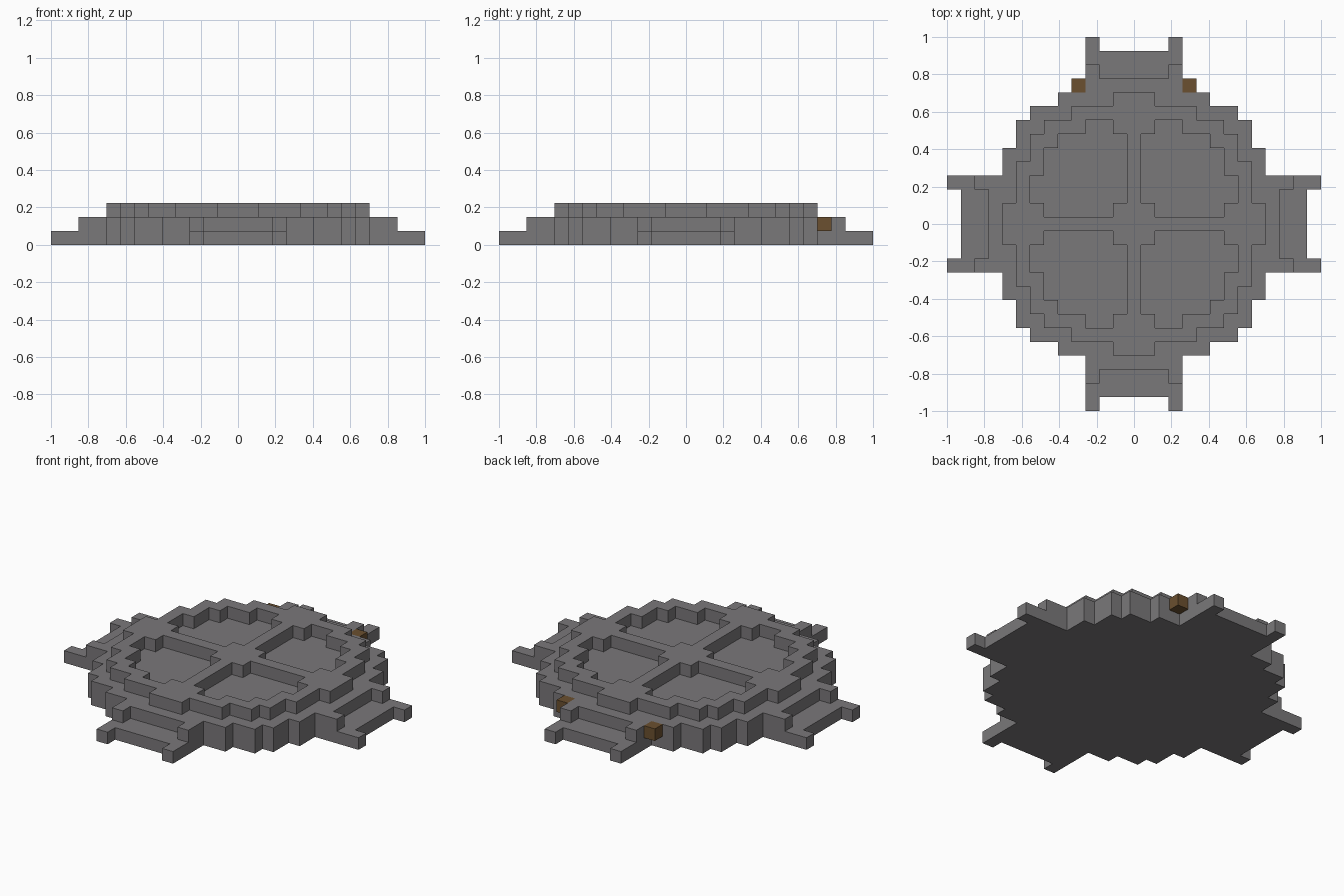
import bpy
import bmesh

U = 2 / 27  # one block of the 27-block-wide grid

cube = bpy.data.objects.get("Cube")
if cube:
    bpy.data.objects.remove(cube, do_unlink=True)


def material(name, rgb):
    mat = bpy.data.materials.new(name)
    mat.use_nodes = True
    mat.diffuse_color = (*rgb, 1)
    mat.node_tree.nodes["Principled BSDF"].inputs["Base Color"].default_value = (*rgb, 1)
    return mat


STONE = material("grey stone", (0.195, 0.188, 0.195))
WOOD = material("brown wood", (0.147, 0.080, 0.029))


def edge(k):
    """Position of the k-th block edge, counted outward from the centre block."""
    return (k + 0.5) * U


def mirrored(half):
    """Complete a quarter stair across the diagonal."""
    return half + [(b, a) for a, b in reversed(half)]


def turn(points, times):
    for _ in range(times):
        points = [(-y, x) for x, y in points]
    return points


def quarter(half):
    return [(edge(a), edge(b)) for a, b in mirrored(half)]


def ring(half):
    """Repeat a quarter stair four times into one closed outline."""
    q = quarter(half)
    return [p for i in range(4) for p in turn(q, i)]


def slab(name, loops, level, mat):
    """Fill outlines (later loops are holes) and raise them one block high."""
    bm = bmesh.new()
    edges = []
    for loop in loops:
        verts = [bm.verts.new((x, y, level * U)) for x, y in loop]
        edges += [bm.edges.new((v, verts[i - 1])) for i, v in enumerate(verts)]
    bmesh.ops.triangle_fill(bm, edges=edges, use_beauty=True)
    grown = bmesh.ops.extrude_face_region(bm, geom=bm.faces[:], use_keep_orig=True)
    top = [g for g in grown["geom"] if isinstance(g, bmesh.types.BMVert)]
    bmesh.ops.translate(bm, verts=top, vec=(0, 0, U))
    bmesh.ops.recalc_face_normals(bm, faces=bm.faces[:])
    mesh = bpy.data.meshes.new(name)
    bm.to_mesh(mesh)
    bm.free()
    mesh.materials.append(mat)
    obj = bpy.data.objects.new(name, mesh)
    bpy.context.collection.objects.link(obj)
    return obj


# Round stepped body shared by the two lower tiers
body = [(9, 3), (9, 5), (8, 5), (8, 7), (7, 7)][:-1] + [(7, 7)]


def tier(reach):
    """Body with four forked arms; prongs reach one block past the arm."""
    prong = [(reach - 1, 2), (reach, 2), (reach, 3)]
    full = mirrored(prong + body)
    # the diagonal corner appears twice after mirroring
    clean = [p for i, p in enumerate(full) if p != full[i - 1]]
    q = [(edge(a), edge(b)) for a, b in clean]
    return [p for i in range(4) for p in turn(q, i)]


slab("lower_tier", [tier(13)], 0, STONE)
slab("middle_tier", [tier(11)], 1, STONE)

# Raised rim and cross, with four stepped basins left open
rim = ring([(9, 1), (8, 1), (8, 4), (7, 4), (7, 6), (6, 6)][:-1] + [(6, 6)])
rim = [p for i, p in enumerate(rim) if p != rim[i - 1]]
basin = quarter([(1, 1), (1, 0), (6, 0), (6, 1), (7, 1), (7, 3), (6, 3), (6, 5), (5, 5)])
basin = [p for i, p in enumerate(basin) if p != basin[i - 1]]
slab("rim_and_cross", [rim] + [turn(basin, i) for i in range(4)], 2, STONE)

# Wooden blocks on both sides of the back arm
for side, name in ((1, "left_block"), (-1, "right_block")):
    xs = [side * edge(3), side * edge(4)]
    slab(name, [[(xs[0], edge(9)), (xs[1], edge(9)), (xs[1], edge(10)), (xs[0], edge(10))]], 1, WOOD)
